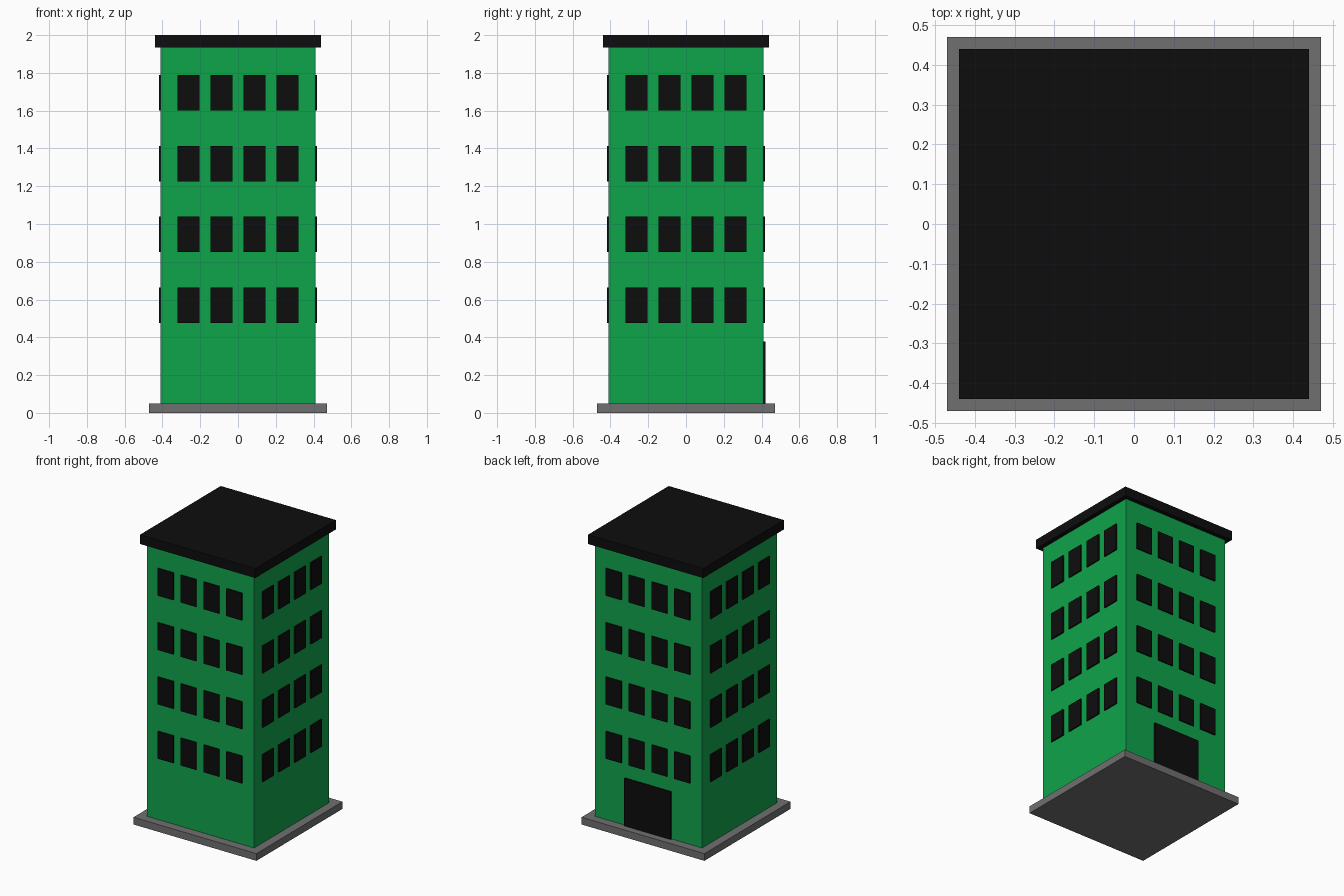
import bpy
import bmesh
from math import pi
from mathutils import Matrix, Vector

cube = bpy.data.objects.get("Cube")
if cube:
    bpy.data.objects.remove(cube, do_unlink=True)


def make_material(name, color):
    mat = bpy.data.materials.new(name)
    mat.use_nodes = True
    mat.diffuse_color = color
    mat.node_tree.nodes["Principled BSDF"].inputs["Base Color"].default_value = color
    return mat


green = make_material("green wall", (0.0048, 0.37, 0.07, 1))
black = make_material("black", (0.004, 0.004, 0.004, 1))
grey = make_material("grey stone", (0.162, 0.162, 0.162, 1))


def add_box(bm, low, high):
    low, high = Vector(low), Vector(high)
    matrix = Matrix.Translation((low + high) / 2) @ Matrix.Diagonal((*(high - low), 1))
    bmesh.ops.create_cube(bm, size=1, matrix=matrix)


def make_object(name, boxes, mat, turn=0):
    bm = bmesh.new()
    for low, high in boxes:
        add_box(bm, low, high)
    bm.transform(Matrix.Rotation(turn, 4, "Z"))
    mesh = bpy.data.meshes.new(name)
    bm.to_mesh(mesh)
    bm.free()
    mesh.materials.append(mat)
    obj = bpy.data.objects.new(name, mesh)
    bpy.context.collection.objects.link(obj)


def slab(half, bottom, top):
    return [((-half, -half, bottom), (half, half, top))]


WALL = 0.41
BASE_TOP = 0.05
ROOF_BOTTOM = 1.935

# Stacked slabs: base, tower, roof
make_object("base", slab(0.47, 0, BASE_TOP), grey)
make_object("tower", slab(WALL, BASE_TOP, ROOF_BOTTOM), green)
make_object("roof", slab(0.44, ROOF_BOTTOM, 2), black)

# Four floors of four window plates, repeated on each wall
windows = []
for floor in range(4):
    z = 0.475 + floor * 0.3755
    for column in range(4):
        x = (column - 1.5) * 0.175
        windows.append(((x - 0.059, -WALL - 0.009, z), (x + 0.059, -WALL, z + 0.188)))
for i, side in enumerate(("front", "left", "back", "right")):
    make_object(side + "_windows", windows, black, i * pi / 2)

# Entrance on the back wall
make_object("door", [((-0.178, WALL, BASE_TOP), (0.178, WALL + 0.012, 0.378))], black)
